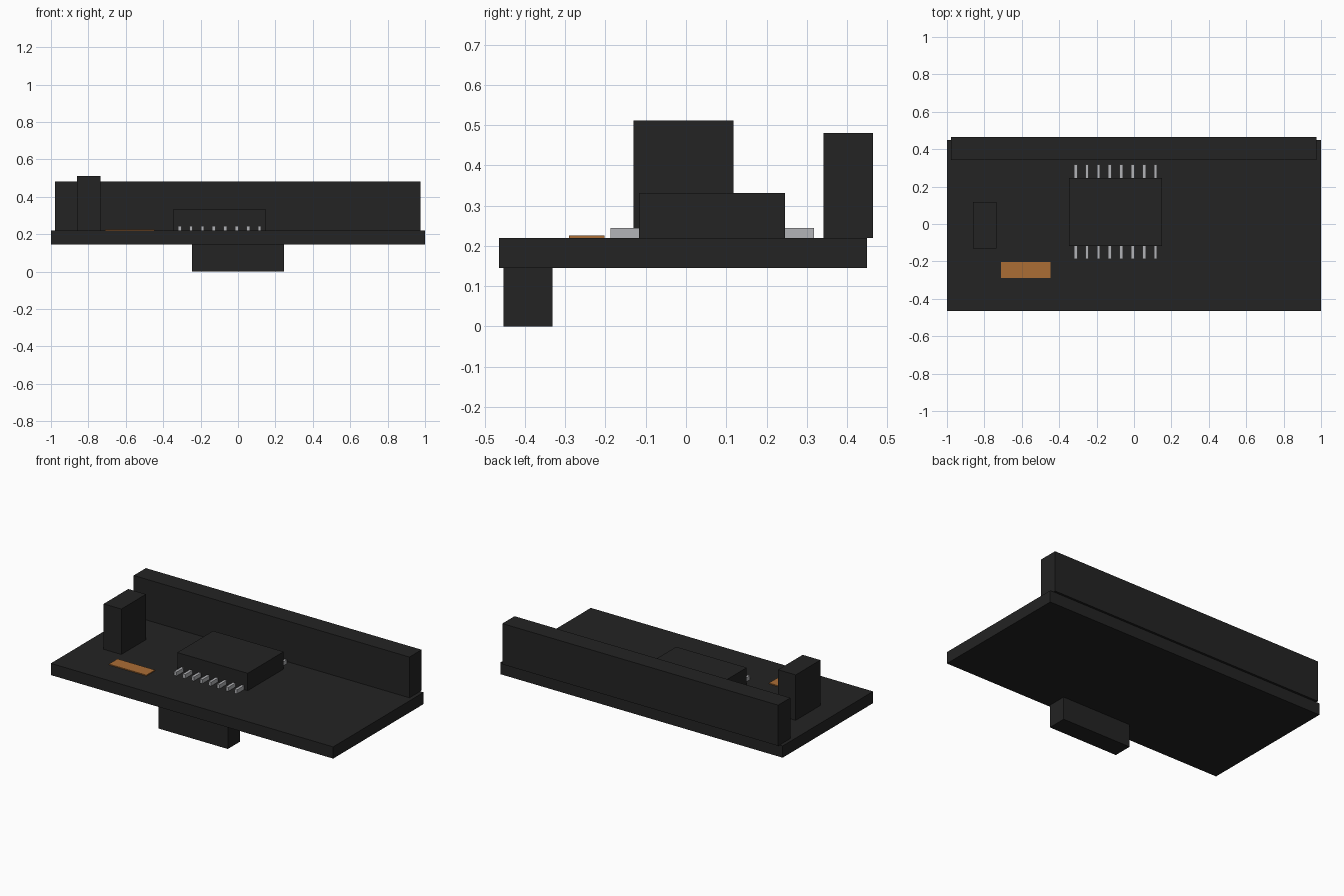
import bpy

cube = bpy.data.objects.get("Cube")
if cube:
    bpy.data.objects.remove(cube, do_unlink=True)


def material(name, rgb):
    m = bpy.data.materials.new(name)
    m.use_nodes = True
    color = (*rgb, 1)
    m.diffuse_color = color
    m.node_tree.nodes["Principled BSDF"].inputs["Base Color"].default_value = color
    return m


black = material("black plastic", (0.017, 0.017, 0.017))
silver = material("silver metal", (0.45, 0.455, 0.475))
copper = material("copper", (0.41, 0.155, 0.036))


def box(name, x, y, z, mat):
    """Box spanning the given (min, max) range on each axis."""
    spans = (x, y, z)
    bpy.ops.mesh.primitive_cube_add(size=1, location=[(a + b) / 2 for a, b in spans])
    ob = bpy.context.object
    ob.name = name
    ob.scale = [b - a for a, b in spans]
    bpy.ops.object.transform_apply(location=False, rotation=False, scale=True)
    ob.data.materials.append(mat)
    return ob


TOP = 0.22      # upper face of the board
UNDER = 0.145   # lower face of the board

# Board and large parts
box("circuit_board", (-1, 1), (-0.465, 0.45), (UNDER, TOP), black)
box("rear_header", (-0.978, 0.976), (0.341, 0.464), (TOP, 0.481), black)
box("lower_connector", (-0.245, 0.245), (-0.453, -0.331), (0, UNDER), black)
box("upright_component", (-0.86, -0.735), (-0.131, 0.118), (TOP, 0.511), black)
box("chip_body", (-0.348, 0.151), (-0.117, 0.246), (TOP, 0.331), black)

# Thin contact pad
box("copper_pad", (-0.712, -0.446), (-0.29, -0.203), (TOP, 0.226), copper)

# Two rows of chip legs
for row, y in (("front", (-0.188, -0.117)), ("rear", (0.246, 0.318))):
    for i in range(8):
        x = -0.312 + i * 0.061
        box(f"{row}_chip_leg_{i + 1}", (x - 0.009, x + 0.009), y, (TOP, 0.245), silver)
